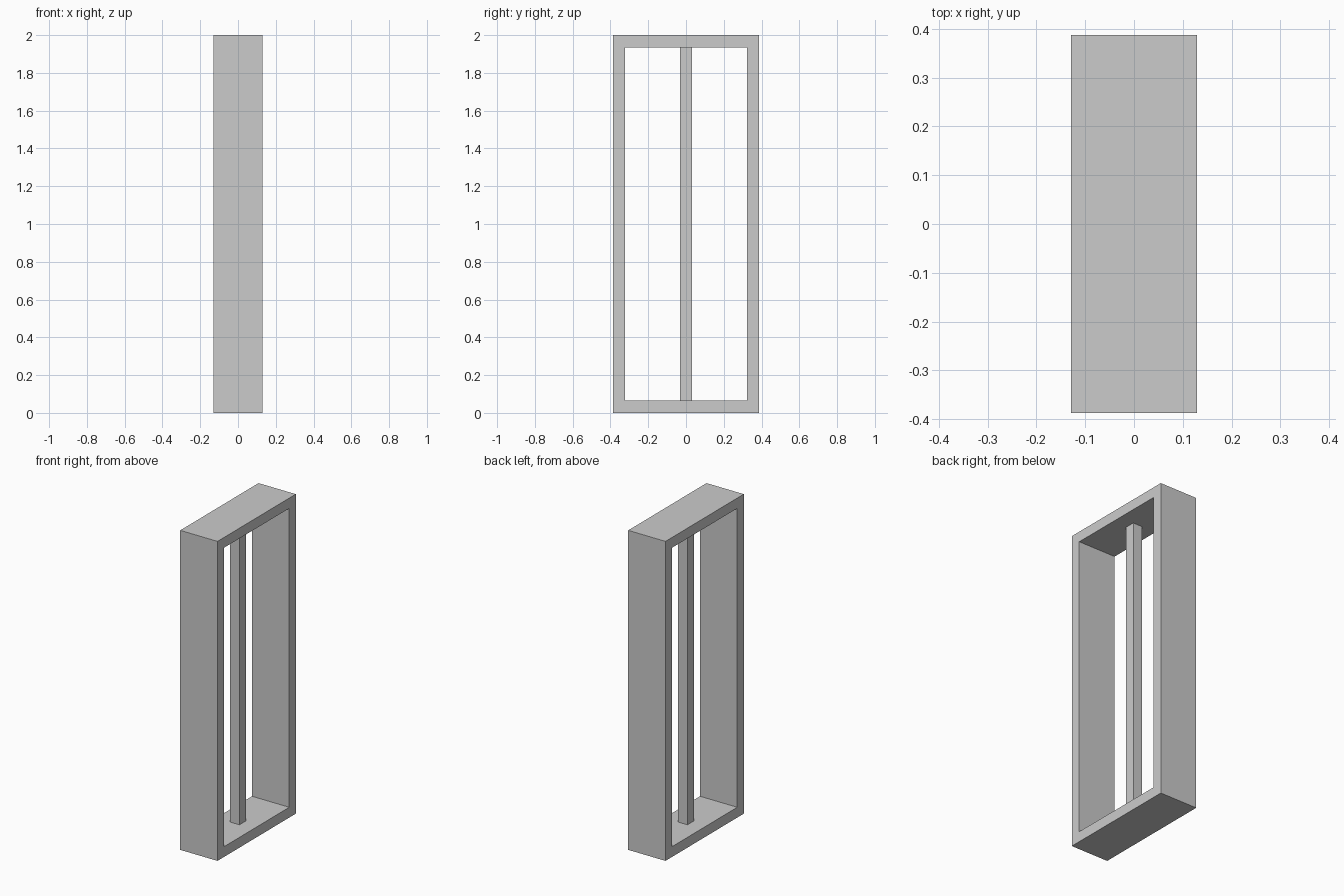
import bpy, bmesh

if "Cube" in bpy.data.objects:
    bpy.data.objects.remove(bpy.data.objects["Cube"])

U = 2 / 31            # bar thickness: the whole model fits this module
HX, HY, H = 2 * U, 6 * U, 31 * U


def make_object(name, bm):
    bmesh.ops.recalc_face_normals(bm, faces=bm.faces)
    mesh = bpy.data.meshes.new(name)
    bm.to_mesh(mesh)
    bm.free()
    obj = bpy.data.objects.new(name, mesh)
    bpy.context.collection.objects.link(obj)
    return obj


def rectangle(bm, x, half_y, z0, z1):
    corners = [(-half_y, z0), (half_y, z0), (half_y, z1), (-half_y, z1)]
    return [bm.verts.new((x, y, z)) for y, z in corners]


# Outer frame: a rectangular ring with depth along x
bm = bmesh.new()
loops = [rectangle(bm, -HX, HY, 0, H),
         rectangle(bm, HX, HY, 0, H),
         rectangle(bm, HX, HY - U, U, H - U),
         rectangle(bm, -HX, HY - U, U, H - U)]
for k in range(4):
    a, b = loops[k], loops[(k + 1) % 4]
    for i in range(4):
        j = (i + 1) % 4
        bm.faces.new((a[i], a[j], b[j], b[i]))
make_object("frame", bm)

# Central square post, its ends touching the inside of the frame
bm = bmesh.new()
bmesh.ops.create_cube(bm, size=1)
bmesh.ops.scale(bm, vec=(U, U, H - 2 * U), verts=bm.verts)
bmesh.ops.translate(bm, vec=(0, 0, H / 2), verts=bm.verts)
make_object("centre_post", bm)
